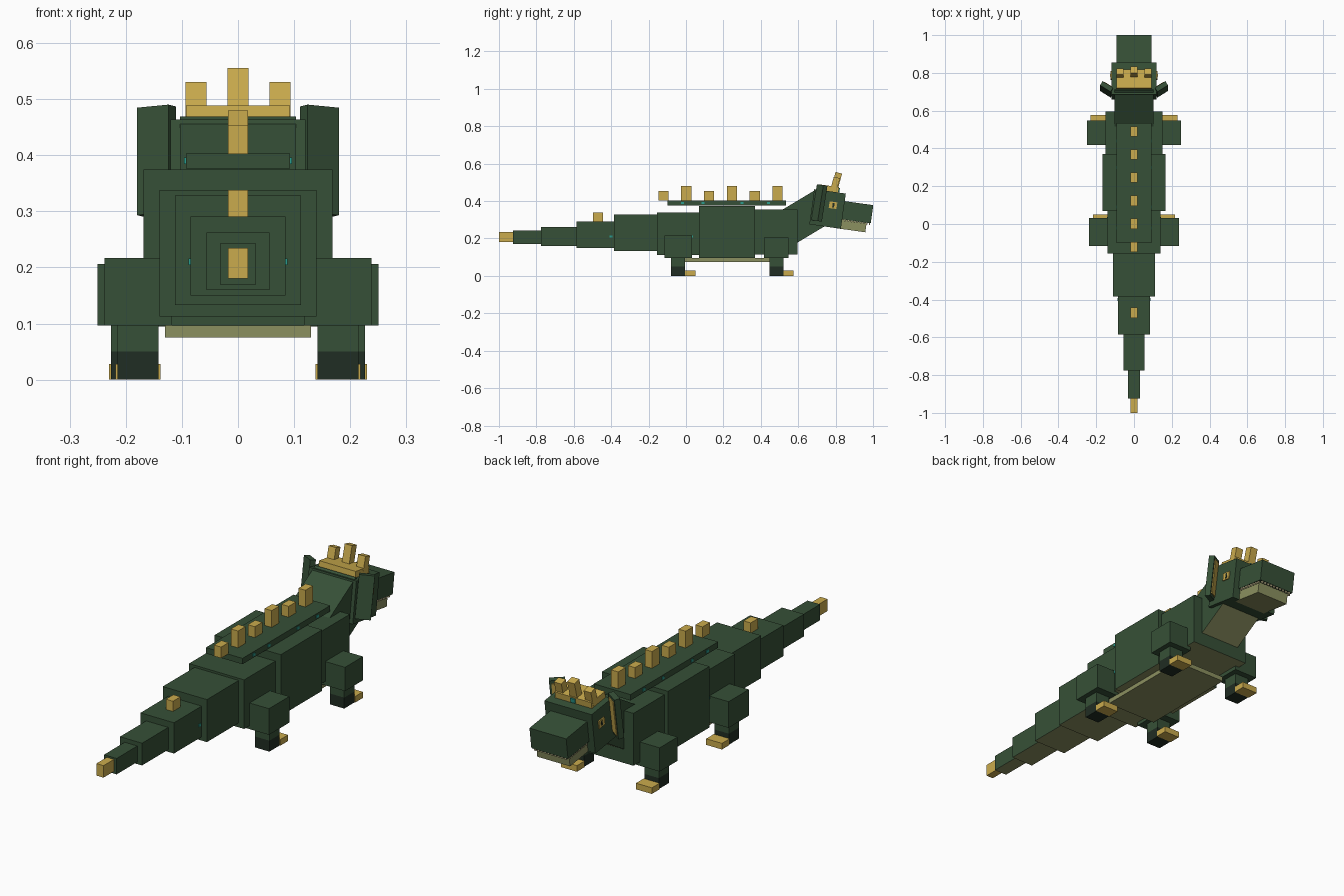
import bpy, bmesh, math
from mathutils import Matrix, Vector

if "Cube" in bpy.data.objects:
    bpy.data.objects.remove(bpy.data.objects["Cube"])


def material(name, hexcode):
    def lin(c):
        return c / 12.92 if c <= 0.04045 else ((c + 0.055) / 1.055) ** 2.4
    m = bpy.data.materials.new(name)
    m.diffuse_color = [lin(int(hexcode[i:i + 2], 16) / 255) for i in (0, 2, 4)] + [1]
    m.use_nodes = True
    m.node_tree.nodes["Principled BSDF"].inputs["Base Color"].default_value = m.diffuse_color
    return m


GREEN = material("scale_green", "365037")
DARK = material("dark_scale", "202d23")
BELLY = material("belly_olive", "8b9060")
GOLD = material("gold", "caab4d")
TEAL = material("teal_gem", "2a9d8f")
IVORY = material("ivory", "d8cda0")


def box(name, center, size, mat, matrix=None, under=None, mirror=False):
    """Box from centre and size; 'under' colours the downward face."""
    bm = bmesh.new()
    local = Matrix.Translation(center) @ Matrix.Diagonal((*size, 1))
    bmesh.ops.create_cube(bm, size=1, matrix=local)
    me = bpy.data.meshes.new(name)
    me.materials.append(mat)
    if under:
        me.materials.append(under)
        for f in bm.faces:
            f.normal_update()
            if f.normal.z < -0.9:
                f.material_index = 1
    if matrix is not None:
        bm.transform(matrix)
    bm.to_mesh(me)
    bm.free()
    ob = bpy.data.objects.new(name, me)
    bpy.context.collection.objects.link(ob)
    if mirror:
        ob.modifiers.new("mirror", 'MIRROR').use_mirror_merge = False
    return ob


def span(name, half, y, z, mat, **kw):
    """Centred box given half width and y, z ranges."""
    return box(name, (0, sum(y) / 2, sum(z) / 2),
               (2 * half, y[1] - y[0], z[1] - z[0]), mat, **kw)


def pose(y, z, degrees, x=0):
    return Matrix.Translation((x, y, z)) @ Matrix.Rotation(math.radians(degrees), 4, 'X')


# Tail and body segments
segments = [
    ("tail_end", 0.032, (-0.925, -0.775), (0.170, 0.243)),
    ("tail_outer", 0.056, (-0.775, -0.585), (0.160, 0.262)),
    ("tail_middle", 0.085, (-0.585, -0.385), (0.150, 0.291)),
    ("tail_base", 0.112, (-0.385, -0.155), (0.133, 0.328)),
    ("hip_body", 0.140, (-0.155, 0.070), (0.113, 0.338)),
    ("middle_body", 0.168, (0.070, 0.370), (0.095, 0.375)),
    ("chest", 0.150, (0.370, 0.595), (0.115, 0.355)),
]
for name, half, y, z in segments:
    span(name, half, y, z, GREEN, under=BELLY)
span("tail_tip", 0.018, (-1.0, -0.92), (0.18, 0.235), GOLD)
span("belly_plate", 0.13, (-0.02, 0.46), (0.075, 0.097), BELLY)
span("back_plate", 0.093, (-0.10, 0.535), (0.376, 0.403), GREEN)

# Back spikes, alternately short and tall
for i in range(6):
    yc = -0.121 + i * 0.1222
    span("back_spike", 0.018, (yc - 0.027, yc + 0.027),
         (0.402, 0.480 if i % 2 else 0.453), GOLD)
span("tail_spike", 0.018, (-0.497, -0.443), (0.29, 0.338), GOLD)

# Small gems on the flanks and along the back plate
for x, y, z in [(0.085, -0.40, 0.21), (0.14, 0.03, 0.21), (0.093, -0.02, 0.39),
                (0.093, 0.09, 0.39), (0.093, 0.30, 0.39), (0.093, 0.44, 0.39)]:
    box("side_gem", (x, y, z), (0.006, 0.016, 0.012), TEAL, mirror=True)

# Legs: thigh, shin, dark foot and gold claws
for name, x, y, depth, top in [("hind", 0.178, -0.042, 0.147, 0.217),
                               ("front", 0.190, 0.483, 0.130, 0.206)]:
    box(name + "_thigh", (x, y, (top + 0.097) / 2), (0.12, depth, top - 0.097),
        GREEN, mirror=True)
    box(name + "_shin", (x, y, 0.0735), (0.073, 0.074, 0.047), GREEN, mirror=True)
    box(name + "_foot", (x, y, 0.025), (0.073, 0.074, 0.05), DARK, mirror=True)
    box(name + "_claws", (x, y + 0.065, 0.014), (0.08, 0.056, 0.028), GOLD, mirror=True)

# Sloping neck
box("neck", (0, 0, 0), (0.206, 0.29, 0.192), GREEN, matrix=pose(0.632, 0.312, 31),
    under=BELLY)

# Head, tipped slightly nose-down
HEAD = pose(0.757, 0.358, -8)
box("head", (0, 0, 0), (0.24, 0.17, 0.19), GREEN, matrix=HEAD)
box("snout", (0, 0.158, 0.005), (0.186, 0.162, 0.098), GREEN, matrix=HEAD)
box("lower_jaw", (0, 0.137, -0.070), (0.166, 0.16, 0.051), BELLY, matrix=HEAD)
for i in range(8):
    box("side_tooth", (0.088, 0.100 + i * 0.017, -0.047), (0.007, 0.008, 0.012),
        IVORY, matrix=HEAD, mirror=True)
for i in range(5):
    box("front_tooth", (0.009 + i * 0.017, 0.233, -0.047), (0.008, 0.007, 0.012),
        IVORY, matrix=HEAD, mirror=True)
box("eye", (0.121, 0.026, 0.024), (0.008, 0.042, 0.036), GOLD, matrix=HEAD, mirror=True)
box("pupil", (0.124, 0.028, 0.024), (0.004, 0.010, 0.024), DARK, matrix=HEAD, mirror=True)

# Crown with three leaning points and a gem
box("crown_band", (0, -0.005, 0.109), (0.186, 0.10, 0.03), GOLD, matrix=HEAD)
box("crown_gem", (0, 0.046, 0.109), (0.024, 0.008, 0.02), TEAL, matrix=HEAD)
box("crown_point", (0, 0, 0), (0.037, 0.036, 0.10), GOLD, matrix=pose(0.804, 0.503, -15))
box("crown_side_point", (0.075, 0, 0), (0.037, 0.034, 0.075), GOLD,
    matrix=pose(0.797, 0.490, -15), mirror=True)

# Ear frills, flared forward, with a gold front panel
FRILL = pose(0.713, 0.390, -9, x=0.145) @ Matrix.Rotation(math.radians(32), 4, 'Z')
box("ear_frill", (0, 0, 0), (0.066, 0.026, 0.194), GREEN, matrix=FRILL, mirror=True)
box("ear_frill_panel", (0, 0.014, 0), (0.048, 0.006, 0.165), GOLD, matrix=FRILL, mirror=True)
